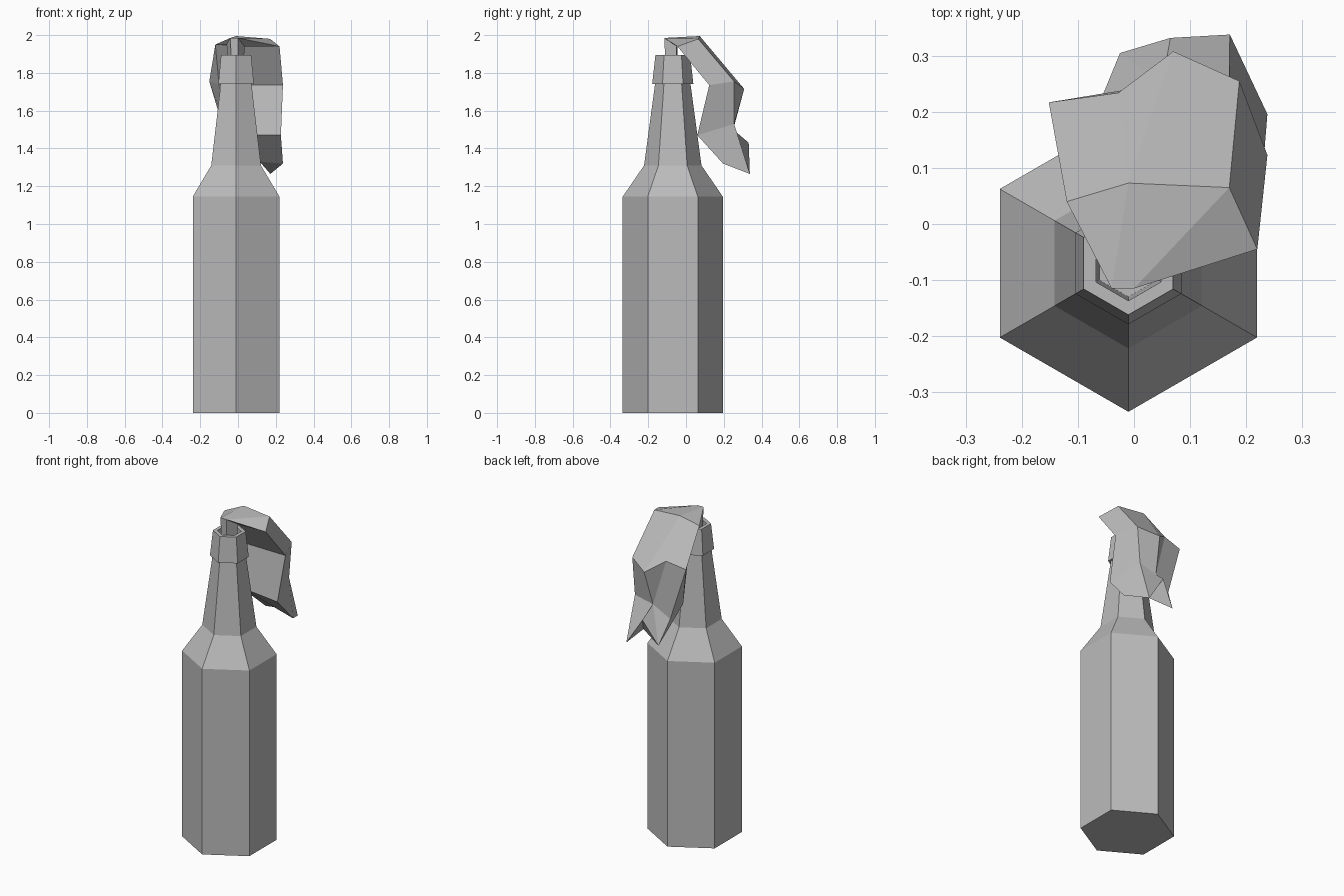
import bpy, bmesh, math
from mathutils import Vector

cube = bpy.data.objects.get("Cube")
if cube:
    bpy.data.objects.remove(cube, do_unlink=True)

SIDES = 6
AXIS = Vector((-0.01, -0.07, 0))


def make_material(name, rgba):
    mat = bpy.data.materials.new(name)
    mat.use_nodes = True
    mat.diffuse_color = rgba
    mat.node_tree.nodes["Principled BSDF"].inputs["Base Color"].default_value = rgba
    return mat


def make_object(name, bm, mat):
    bmesh.ops.recalc_face_normals(bm, faces=bm.faces)
    mesh = bpy.data.meshes.new(name)
    bm.to_mesh(mesh)
    bm.free()
    mesh.materials.append(mat)
    obj = bpy.data.objects.new(name, mesh)
    bpy.context.collection.objects.link(obj)
    return obj


def lathe(name, profile, mat):
    """Turn (radius, height) pairs into a closed six-sided solid."""
    bm = bmesh.new()
    rings = []
    for radius, height in profile:
        ring = []
        for i in range(SIDES):
            a = math.tau * i / SIDES - math.pi / 2
            offset = Vector((radius * math.cos(a), radius * math.sin(a), height))
            ring.append(bm.verts.new(AXIS + offset))
        rings.append(ring)
    for low, high in zip(rings, rings[1:]):
        for i in range(SIDES):
            j = (i + 1) % SIDES
            bm.faces.new((low[i], low[j], high[j], high[i]))
    bm.faces.new(rings[0])
    bm.faces.new(rings[-1])
    return make_object(name, bm, mat)


def folded(name, points, panels, mat):
    """Sew named corner points together into flat panels."""
    bm = bmesh.new()
    corner = {key: bm.verts.new(co) for key, co in points.items()}
    for panel in panels.split():
        bm.faces.new([corner[key] for key in panel])
    return make_object(name, bm, mat)


grey = make_material("plain grey", (0.5, 0.5, 0.5, 1))

# Bottle with a raised collar and a hollow mouth
lathe("bottle", [
    (0.265, 0), (0.265, 1.145), (0.152, 1.31), (0.094, 1.74),
    (0.109, 1.74), (0.092, 1.895), (0.067, 1.895), (0.06, 1.6),
], grey)

# Rag: plug in the mouth, broad fold over the top, drooping tail
rag_points = {
    # plug bottom and plug top
    "w": (-0.03, -0.1, 1.65), "x": (0, -0.1, 1.65),
    "y": (0.02, -0.05, 1.65), "z": (-0.04, -0.05, 1.65),
    "T": (-0.04, -0.115, 1.985), "t": (0, -0.115, 1.985),
    "V": (0.035, -0.05, 1.94), "U": (-0.06, -0.045, 1.95),
    # upper fold
    "B": (-0.12, 0.04, 1.95), "C": (-0.01, 0.073, 1.995),
    "D": (0.17, 0.065, 1.98), "I": (0.22, -0.045, 1.94),
    # shoulder of the drape
    "E": (-0.152, 0.217, 1.755), "F": (-0.028, 0.234, 1.78),
    "G": (0.07, 0.308, 1.715), "H": (0.188, 0.255, 1.755),
    "J": (0.238, 0.123, 1.735), "j": (-0.1, 0.13, 1.735),
    # waist of the drape
    "O": (-0.055, 0.232, 1.43), "R": (0.05, 0.25, 1.5),
    "Q": (0.17, 0.255, 1.53), "P": (0.227, 0.06, 1.47),
    "p": (-0.05, 0.1, 1.47),
    # ragged hem
    "N": (-0.025, 0.305, 1.285), "M": (0.065, 0.332, 1.43),
    "L": (0.171, 0.338, 1.265), "K": (0.238, 0.196, 1.32),
    "m": (0.115, 0.25, 1.33),
}
rag_panels = """
    wxyz wxtT xyVt yzUV zwTU
    TUB TBC TCDt tDI tIV
    BCFE CGF CDHG DIJH
    EFRO FGR GHQR HJPQ
    UVIB BIJj BjE jJPp EjpO
    ORN RMN RQLM QPKL
    pPKm pmN pNO mKL mLM mMN
"""
folded("rag", rag_points, rag_panels, grey)
